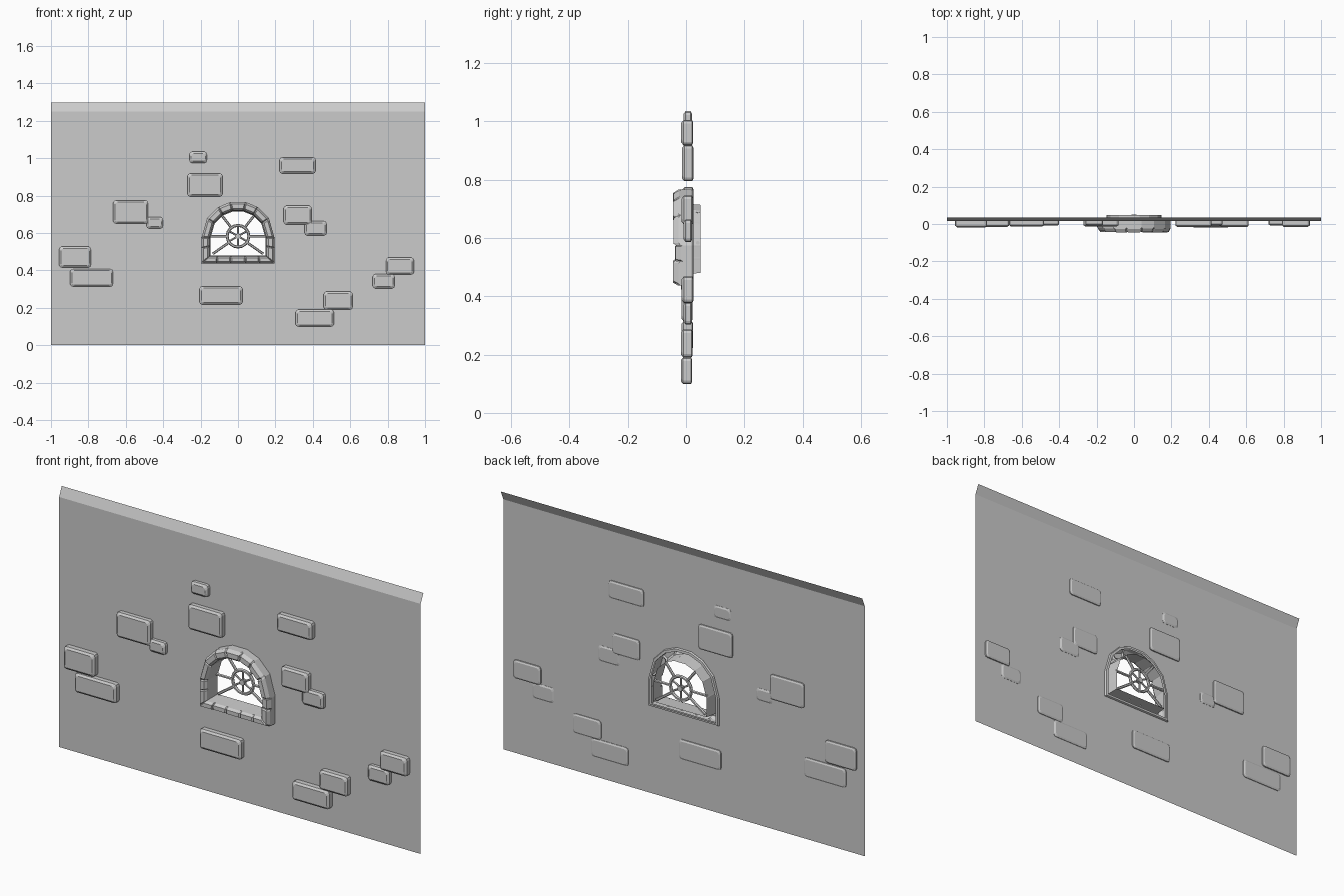
import bpy, bmesh, math, random
from mathutils import Vector, Matrix

if "Cube" in bpy.data.objects:
    bpy.data.objects.remove(bpy.data.objects["Cube"])

random.seed(4)
WALL_Y = 0.015
ARCH_Z = 0.575


def finish(bm, name):
    bmesh.ops.recalc_face_normals(bm, faces=bm.faces[:])
    me = bpy.data.meshes.new(name)
    bm.to_mesh(me)
    bm.free()
    ob = bpy.data.objects.new(name, me)
    bpy.context.collection.objects.link(ob)
    return ob


# Window outline stations: (outer point, inner point) around the closed loop
def station(ox, oz, ix, iz):
    return Vector((ox, oz)), Vector((ix, iz))


stations = []
for deg in (0, 32, 57, 78, 102, 123, 148, 180):
    c, s = math.cos(math.radians(deg)), math.sin(math.radians(deg))
    stations.append(station(.195 * c, ARCH_Z + .195 * s, .147 * c, ARCH_Z + .142 * s))
stations.append(station(-.195, .52, -.147, .53))
stations.append(station(-.195, .437, -.147, .48))
for x in (-.115, -.04, .04, .115):
    stations.append(station(x, .437, x * .95, .48))
stations.append(station(.195, .437, .147, .48))
stations.append(station(.195, .52, .147, .53))

# Wall sheet with window opening and slanted top strip
bm = bmesh.new()
rect = [bm.verts.new((x, WALL_Y, z)) for x, z in ((-1, 0), (1, 0), (1, 1.25), (-1, 1.25))]
hole = [bm.verts.new((p.x, WALL_Y, p.y)) for p in (o.lerp(i, .3) for o, i in stations)]
edges = []
for loop in (rect, hole):
    for a, b in zip(loop, loop[1:] + loop[:1]):
        edges.append(bm.edges.new((a, b)))
bmesh.ops.triangle_fill(bm, edges=edges, use_beauty=True, use_dissolve=False,
                        normal=Vector((0, -1, 0)))
top = [bm.verts.new((x, .036, 1.297)) for x in (1, -1)]
bm.faces.new((rect[3], rect[2], top[0], top[1]))
finish(bm, "wall")

# Frame stones: hollow backed, each lofted between two stations
# profile = (fraction outer->inner, y, is_front)
PROFILE = [(.3, .025, 0), (.06, .024, 0), (0, .018, 0), (0, -.022, 1), (.22, -.04, 1),
           (.68, -.04, 1), (.88, -.028, 1), (1.0, .049, 0)]
bm = bmesh.new()
for k, (o0, i0) in enumerate(stations):
    o1, i1 = stations[(k + 1) % len(stations)]
    push = random.uniform(-.006, .004)
    rows = []
    for s in (0, .08, .92, 1):
        o, i = o0.lerp(o1, s), i0.lerp(i1, s)
        sink = .007 if s in (0, 1) else 0
        row = []
        for f, y, front in PROFILE:
            p = o.lerp(i, f)
            row.append(bm.verts.new((p.x, y + (push + sink) * front, p.y)))
        rows.append(row)
    for a, b in zip(rows, rows[1:]):
        for j in range(len(PROFILE) - 1):
            bm.faces.new((a[j], a[j + 1], b[j + 1], b[j]))
finish(bm, "window_frame_stones")

# Window grille: ring, hub and spokes
HUB = Vector((0, .04, .583))


def bar(bm, a, b, r=.007):
    d = b - a
    m = Matrix.Translation((a + b) / 2) @ d.to_track_quat('Z', 'Y').to_matrix().to_4x4()
    bmesh.ops.create_cone(bm, cap_ends=True, segments=6, radius1=r, radius2=r,
                          depth=d.length, matrix=m)


def polar(deg, r):
    t = math.radians(deg)
    return HUB + Vector((r * math.cos(t), 0, r * math.sin(t)))


bm = bmesh.new()
for deg in (30, 90, 150):
    bar(bm, polar(deg, .06), polar(deg + 180, .06), .005)
for deg, r in ((0, .147), (52, .137), (128, .137), (180, .147), (215, .165), (325, .165)):
    bar(bm, polar(deg, .06), polar(deg, r))
bmesh.ops.create_cone(bm, cap_ends=True, segments=8, radius1=.014, radius2=.014, depth=.02,
                      matrix=Matrix.Translation(HUB) @ Matrix.Rotation(math.pi / 2, 4, 'X'))
finish(bm, "window_spokes")
bpy.ops.mesh.primitive_torus_add(major_segments=16, minor_segments=6, major_radius=.058,
                                 minor_radius=.008, location=HUB, rotation=(math.pi / 2, 0, 0))
bpy.context.object.name = "window_ring"

# Bricks: (x min, x max, z min, z max), chamfered blocks poking through the wall
BRICKS = [(-.26, -.165, .975, 1.04), (-.27, -.083, .795, .92), (.222, .415, .918, 1.01),
          (-.667, -.48, .65, .775), (-.49, -.4, .624, .688), (.244, .394, .645, .747),
          (.356, .474, .586, .667), (-.956, -.785, .415, .533), (-.897, -.667, .313, .415),
          (.79, .94, .377, .474), (.72, .838, .303, .383), (-.206, .024, .217, .318),
          (.458, .613, .19, .292), (.308, .512, .099, .195)]


def outline(x0, x1, z0, z1, inset, skew):
    x0, x1, z0, z1 = x0 + inset, x1 - inset, z0 + inset, z1 - inset
    c = .012
    pts = []
    for cx, cz, sx, sz, flip in ((x0, z0, 1, 1, 0), (x1, z0, -1, 1, 1),
                                 (x1, z1, -1, -1, 0), (x0, z1, 1, -1, 1)):
        corner = [(cx, cz + c * sz), (cx + c * .3 * sx, cz + c * .3 * sz), (cx + c * sx, cz)]
        pts += corner[::-1] if flip else corner
    mid, h = (x0 + x1) / 2, (x1 - x0) / 2
    return [(x, z - skew * abs(x - mid) / h if z > (z0 + z1) / 2 else z) for x, z in pts]


for n, b in enumerate(BRICKS, 1):
    small = (b[1] - b[0]) < .13
    y0 = -.009 if small else random.uniform(-.018, -.013)
    y1 = .02 if small else random.uniform(.021, .026)
    skew = random.uniform(0, .008)
    bm = bmesh.new()
    rows = [[bm.verts.new((x, y, z)) for x, z in outline(*b, inset, skew)]
            for y, inset in ((y0, .01), (y0 + .008, 0), (y1 - .004, 0), (y1, .008))]
    for lo, hi in zip(rows, rows[1:]):
        for j in range(len(lo)):
            k = (j + 1) % len(lo)
            bm.faces.new((lo[j], lo[k], hi[k], hi[j]))
    bm.faces.new(rows[0])
    bm.faces.new(rows[-1])
    finish(bm, f"wall_brick_{n}")
